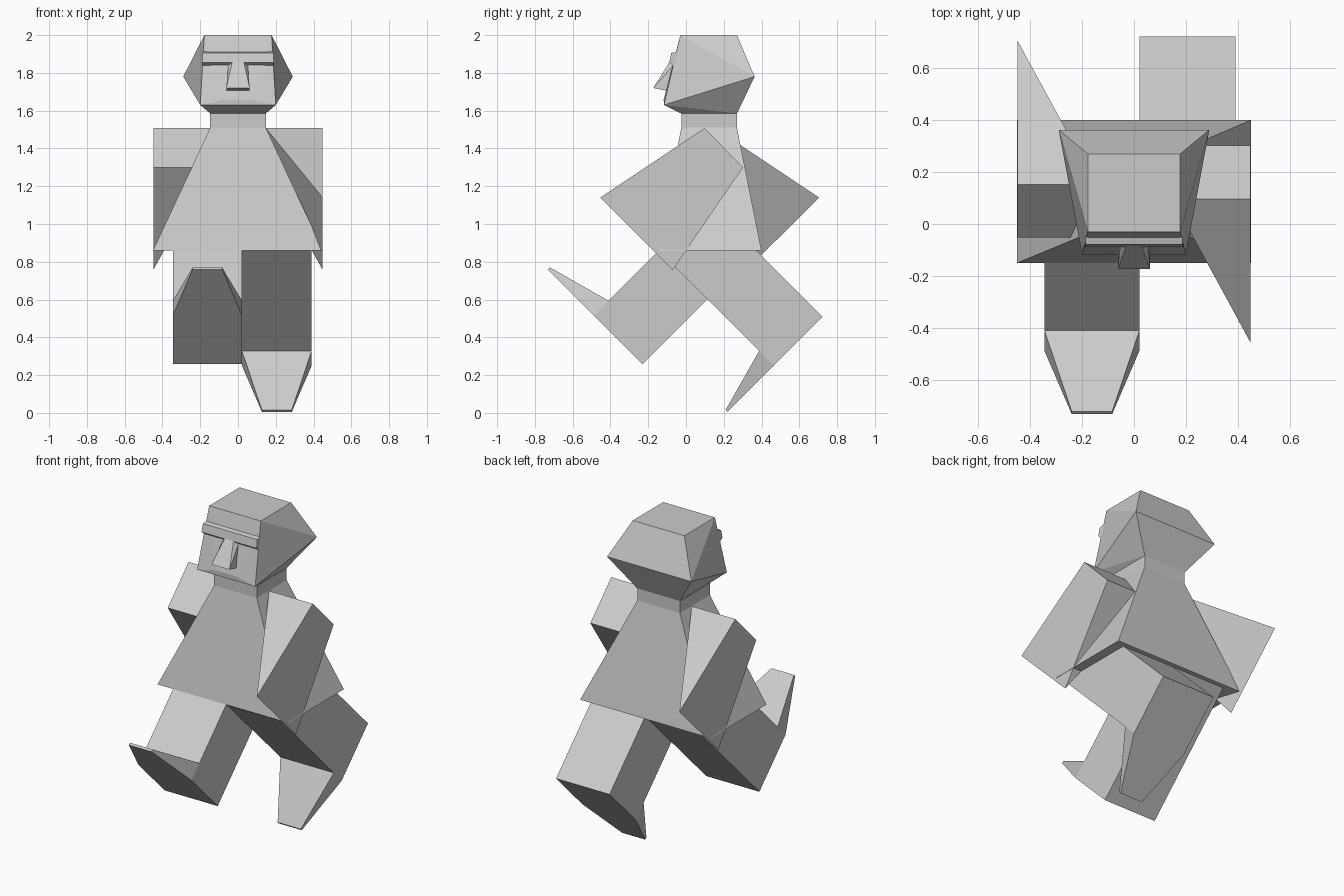
import bpy, bmesh
from mathutils import Vector

if "Cube" in bpy.data.objects:
    bpy.data.objects.remove(bpy.data.objects["Cube"])


def finish(name, bm):
    bmesh.ops.recalc_face_normals(bm, faces=bm.faces)
    me = bpy.data.meshes.new(name)
    bm.to_mesh(me)
    bm.free()
    ob = bpy.data.objects.new(name, me)
    bpy.context.collection.objects.link(ob)
    return ob


def hull(name, pts):
    """Flat-faced convex solid around a few corner points."""
    bm = bmesh.new()
    for p in pts:
        bm.verts.new(p)
    bmesh.ops.convex_hull(bm, input=bm.verts)
    bmesh.ops.dissolve_limit(bm, angle_limit=0.02, verts=bm.verts, edges=bm.edges)
    return finish(name, bm)


def loft(name, rings):
    """Capped solid through equal-length rings."""
    bm = bmesh.new()
    rows = [[bm.verts.new(p) for p in r] for r in rings]
    n = len(rows[0])
    for a, b in zip(rows, rows[1:]):
        for i in range(n):
            bm.faces.new((a[i], a[(i + 1) % n], b[(i + 1) % n], b[i]))
    bm.faces.new(rows[0])
    bm.faces.new(rows[-1])
    return finish(name, bm)


def rect(hx, y0, y1, z):
    return [(-hx, y0, z), (hx, y0, z), (hx, y1, z), (-hx, y1, z)]


def pair(x, y, z):
    return [(-x, y, z), (x, y, z)]


# Torso with neck
loft("torso", [rect(0.45, -0.15, 0.40, 0.86),
               rect(0.147, -0.025, 0.27, 1.51),
               rect(0.147, -0.025, 0.27, 1.585)])

# Head: flat crown, wide back, narrow jaw
hull("head", rect(0.178, -0.03, 0.27, 2.0) + pair(0.29, 0.363, 1.78)
     + pair(0.20, -0.117, 1.63) + pair(0.07, -0.118, 1.66)
     + rect(0.147, -0.025, 0.27, 1.585))

# Brow ridge over the eyes
hull("brow", pair(0.185, -0.04, 1.915) + pair(0.187, -0.078, 1.905)
     + pair(0.19, -0.088, 1.855) + pair(0.188, -0.06, 1.832))

# Nose, widening downward
hull("nose", pair(0.03, -0.086, 1.86) + pair(0.062, -0.173, 1.72)
     + pair(0.062, -0.10, 1.705) + pair(0.05, -0.05, 1.86))

# Arms: wedges that thin out to an edge at the hand, swung opposite ways
for side, label in ((1, "right"), (-1, "left")):
    def arm_y(y):
        return y if side > 0 else 0.25 - y
    pts = [(side * x, arm_y(y), z) for x in (0.147, 0.448)
           for y, z in ((0.097, 1.508), (0.302, 1.30))]
    pts += [(side * 0.448, arm_y(y), z) for y, z in ((-0.455, 1.14), (-0.07, 0.757))]
    hull(label + "_arm", pts)

# Legs: slanted shaft cut at the hip, with a tapered foot square to it
D = 0.5 ** 0.5
WIDTH, TOE, HIP = 0.365, 0.71, 0.86
for label, x0, x1, heel, up, toe in (
        ("right", 0.021, 0.39, (0.723, 0.508), (-D, D), (-D, -D)),
        ("left", -0.345, 0.021, (-0.23, 0.258), (D, D), (-D, D))):
    heel, up, toe = Vector(heel), Vector(up), Vector(toe)
    front = heel + toe * WIDTH

    def to_hip(p):
        return p + up * ((HIP - p.y) / up.y)

    profile = [heel, front, to_hip(front), to_hip(heel)]
    loft(label + "_leg", [[(x, p.x, p.y) for p in profile] for x in (x0, x1)])

    tip = heel + toe * TOE
    foot = [(x, p.x, p.y) for x in (x0, x1) for p in (front, front + up * 0.11)]
    foot += [(x, p.x, p.y) for x in (x0 + 0.105, x1 - 0.105)
             for p in (tip, tip + up * 0.015)]
    hull(label + "_foot", foot)
